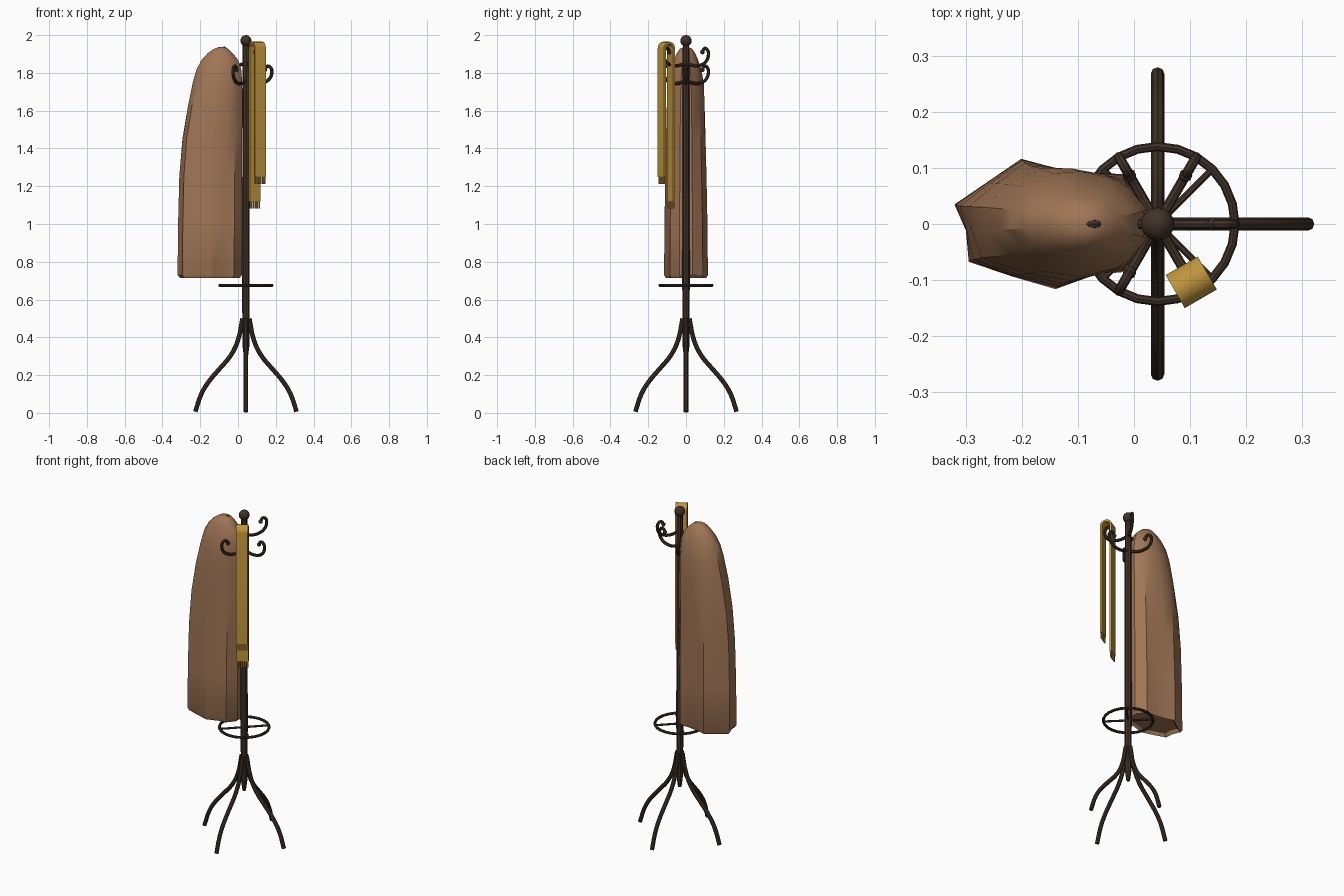
import bpy, bmesh, math
from mathutils import Vector, Matrix

if "Cube" in bpy.data.objects:
    bpy.data.objects.remove(bpy.data.objects["Cube"])

CX = 0.042  # pole axis


def material(name, rgb):
    m = bpy.data.materials.new(name)
    m.diffuse_color = (*rgb, 1)
    m.use_nodes = True
    m.node_tree.nodes["Principled BSDF"].inputs["Base Color"].default_value = m.diffuse_color
    return m


WOOD = material("dark_wood", (0.05, 0.031, 0.021))
COAT = material("brown_cloth", (0.35, 0.18, 0.092))
SCARF = material("mustard_cloth", (0.52, 0.30, 0.045))


def finish(ob, mat, angle=35):
    ob.data.materials.clear()
    ob.data.materials.append(mat)
    bpy.ops.object.select_all(action='DESELECT')
    ob.select_set(True)
    bpy.context.view_layer.objects.active = ob
    bpy.ops.object.shade_smooth_by_angle(angle=math.radians(angle))
    return ob


def from_bmesh(name, bm, mat, angle=35):
    bmesh.ops.recalc_face_normals(bm, faces=bm.faces[:])
    me = bpy.data.meshes.new(name)
    bm.to_mesh(me)
    bm.free()
    ob = bpy.data.objects.new(name, me)
    bpy.context.collection.objects.link(ob)
    return finish(ob, mat, angle)


def tube(name, pts, radius, mat, smooth=True, radii=None, res=2, closed=False):
    """Round bar along a path, turned into a mesh."""
    cu = bpy.data.curves.new(name, 'CURVE')
    cu.dimensions = '3D'
    cu.bevel_depth = radius
    cu.bevel_resolution = res
    cu.use_fill_caps = True
    cu.resolution_u = 3
    sp = cu.splines.new('BEZIER' if smooth else 'POLY')
    data = sp.bezier_points if smooth else sp.points
    data.add(len(pts) - 1)
    for i, (p, q) in enumerate(zip(data, pts)):
        if smooth:
            p.co = q
            p.handle_left_type = p.handle_right_type = 'AUTO'
        else:
            p.co = (*q, 1)
        p.radius = radii[i] if radii else 1
    sp.use_cyclic_u = closed
    tmp = bpy.data.objects.new(name + "_path", cu)
    bpy.context.collection.objects.link(tmp)
    dg = bpy.context.evaluated_depsgraph_get()
    me = bpy.data.meshes.new_from_object(tmp.evaluated_get(dg))
    bpy.data.objects.remove(tmp)
    ob = bpy.data.objects.new(name, me)
    bpy.context.collection.objects.link(ob)
    return finish(ob, mat)


def polar(deg, r, z):
    a = math.radians(deg)
    return (CX + r * math.cos(a), r * math.sin(a), z)


# Pole with tapered foot and slim neck
tube("pole", [(CX, 0, z) for z in (0.29, 0.36, 0.7, 1.8, 1.95)], 0.02, WOOD,
     smooth=False, radii=[0.5, 0.95, 1, 0.95, 0.85])

# Ball on top
bm = bmesh.new()
bmesh.ops.create_uvsphere(bm, u_segments=14, v_segments=10, radius=0.03,
                          matrix=Matrix.Translation((CX, 0, 1.97)))
from_bmesh("top_ball", bm, WOOD)

# Four curved legs
LEG = [(0.268, 0.006), (0.235, 0.103), (0.195, 0.168), (0.14, 0.233),
       (0.08, 0.305), (0.042, 0.385), (0.018, 0.5)]
for k in range(4):
    tube(f"leg_{k + 1}", [polar(90 * k, r, z) for r, z in LEG], 0.012, WOOD)

# Umbrella ring with four spokes
tube("umbrella_ring", [polar(15 * i, 0.138, 0.675) for i in range(24)], 0.008,
     WOOD, smooth=False, closed=True)
for k in range(4):
    a = 45 + 90 * k
    tube(f"ring_spoke_{k + 1}", [polar(a, 0, 0.675), polar(a, 0.138, 0.675)],
         0.006, WOOD, smooth=False, res=1)

# Six hooks, alternating low and high
HOOK = [(0.0, 0.012), (0.04, -0.002), (0.085, -0.002), (0.122, 0.018),
        (0.137, 0.052), (0.132, 0.078), (0.114, 0.088), (0.1, 0.07)]
for k in range(6):
    base = 1.748 + 0.094 * (k % 2)
    tube(f"hook_{k + 1}", [polar(60 * k, r, base + z) for r, z in HOOK],
         0.009, WOOD)
    bm = bmesh.new()
    bmesh.ops.create_uvsphere(
        bm, u_segments=8, v_segments=6, radius=0.012,
        matrix=Matrix.Translation(polar(60 * k, 0.1, base + 0.068)))
    from_bmesh(f"hook_tip_{k + 1}", bm, WOOD)

# Coat: folded hem outline lofted up to a rounded top
HEM = [(-1, .3), (-.88, -.1), (-.85, -.58), (-.41, -.8), (.06, -1), (.47, -.78),
       (.76, -.74), (1, -.3), (1, .3), (.76, .77), (.41, .78), (.06, .86),
       (-.3, 1), (-.65, .65)]
# height, left x, right x, half depth, roundness
LEVELS = [(.715, -.308, .01, .108, 0), (.73, -.32, .02, .116, 0),
          (1.0, -.318, .022, .114, .1), (1.25, -.313, .024, .11, .3),
          (1.45, -.298, .026, .106, .55), (1.62, -.27, .028, .102, .8),
          (1.75, -.24, .028, .094, 1), (1.82, -.22, .022, .08, 1),
          (1.87, -.192, .004, .064, 1), (1.905, -.16, -.026, .048, 1),
          (1.927, -.128, -.05, .033, 1), (1.936, -.105, -.072, .015, 1)]
bm = bmesh.new()
rings = []
for z, left, right, depth, t in LEVELS:
    ring = []
    for u, v in HEM:
        p = Vector((u, v))
        p = p.lerp(p.normalized(), t)
        ring.append(bm.verts.new(((left + right) / 2 + p.x * (right - left) / 2,
                                  p.y * depth, z)))
    rings.append(ring)
n = len(HEM)
for a, b in zip(rings, rings[1:]):
    for i in range(n):
        bm.faces.new((a[i], a[(i + 1) % n], b[(i + 1) % n], b[i]))
bm.faces.new(rings[-1])
# recessed underside
inner = [bm.verts.new((-.15 + (v.co.x + .15) * .88, v.co.y * .88, .735))
         for v in rings[0]]
for i in range(n):
    j = (i + 1) % n
    bm.faces.new((rings[0][j], rings[0][i], inner[i], inner[j]))
bm.faces.new(inner)
from_bmesh("coat", bm, COAT, 32)

# Scarf: strip draped over the front right hook
ang = math.radians(300)
RAD = Vector((math.cos(ang), math.sin(ang), 0))
TAN = Vector((-math.sin(ang), math.cos(ang), 0))
ORIGIN = Vector((CX, 0, 0)) + RAD * 0.12
HALF, THICK, BEND, ZC = 0.033, 0.012, 0.028, 1.931


def drape(rad):
    arc = [(rad * math.cos(math.pi * i / 8), ZC + rad * math.sin(math.pi * i / 8))
           for i in range(9)]
    return [(rad, 1.25)] + arc + [(-rad, 1.12)]


bm = bmesh.new()
rows = []
for (ro, zo), (ri, zi) in zip(drape(BEND + THICK / 2), drape(BEND - THICK / 2)):
    rows.append([bm.verts.new(ORIGIN + RAD * r + TAN * s + Vector((0, 0, z)))
                 for r, z, s in ((ro, zo, -HALF), (ro, zo, HALF),
                                 (ri, zi, HALF), (ri, zi, -HALF))])
for a, b in zip(rows, rows[1:]):
    for i in range(4):
        j = (i + 1) % 4
        bm.faces.new((a[i], a[j], b[j], b[i]))
bm.faces.new(rows[0])
bm.faces.new(rows[-1])
from_bmesh("scarf", bm, SCARF)

# Fringe strands at both scarf ends
for name, r, z in (("outer_fringe", BEND, 1.25), ("inner_fringe", -BEND, 1.12)):
    bm = bmesh.new()
    for i in range(6):
        pos = ORIGIN + RAD * r + TAN * (-0.028 + 0.0112 * i)
        bmesh.ops.create_cube(
            bm, size=1, matrix=Matrix.Translation(pos + Vector((0, 0, z - 0.017)))
            @ Matrix.Rotation(ang, 4, 'Z') @ Matrix.Diagonal((0.006, 0.006, 0.04, 1)))
    from_bmesh(name, bm, SCARF)
